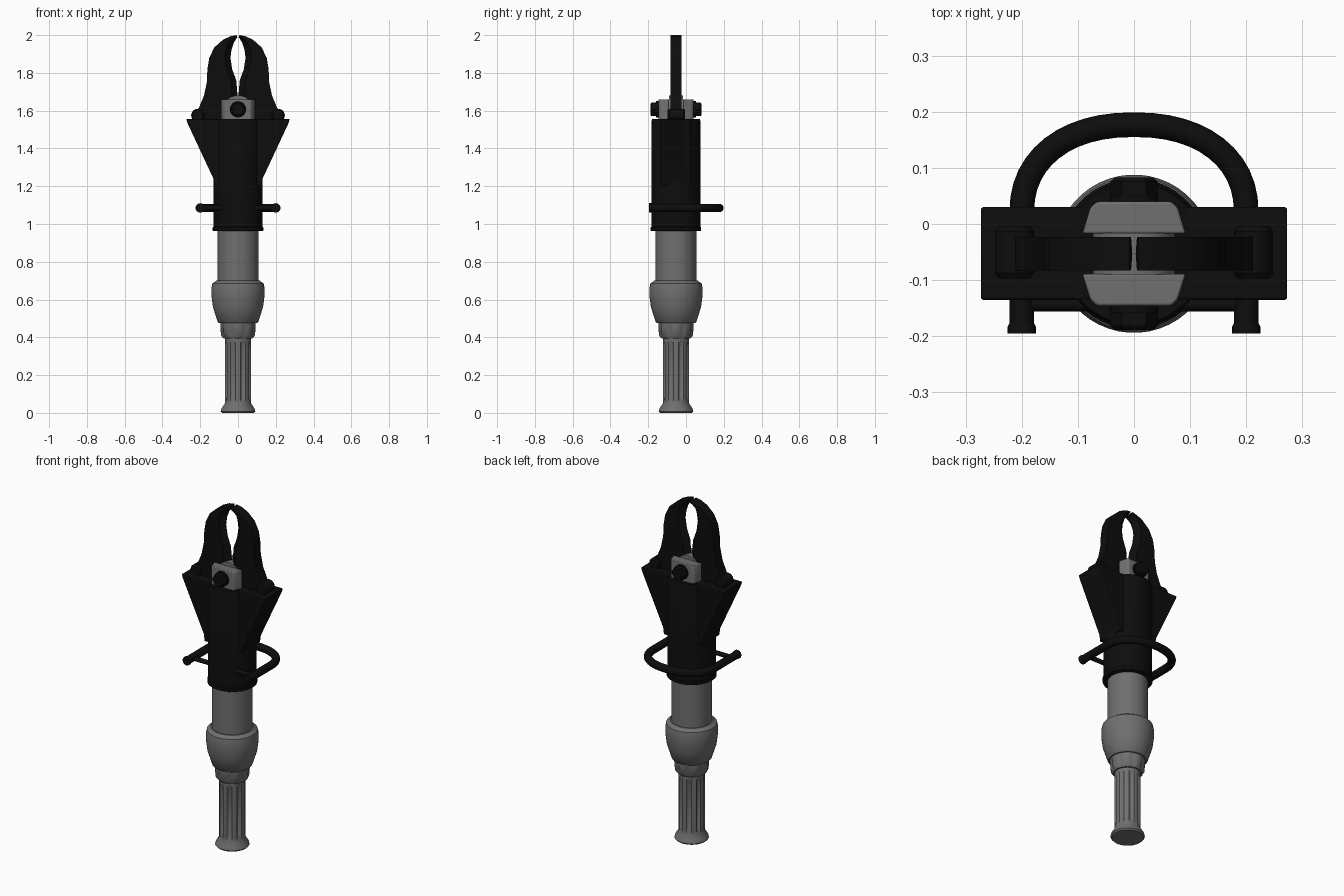
import bpy, bmesh, math
from mathutils import Vector

cube = bpy.data.objects.get("Cube")
if cube:
    bpy.data.objects.remove(cube, do_unlink=True)

AX = -0.053  # y of the tool's long axis


def material(name, v):
    m = bpy.data.materials.new(name)
    m.use_nodes = True
    m.diffuse_color = (v, v, v, 1)
    m.node_tree.nodes["Principled BSDF"].inputs["Base Color"].default_value = (v, v, v, 1)
    return m


BLACK = material("matte black", 0.004)
GREY = material("steel grey", 0.16)


def loft(name, rings, mat, bevel=0, angle=35):
    """Skin a row of equal point rings and cap both ends."""
    bm = bmesh.new()
    rows = [[bm.verts.new(p) for p in ring] for ring in rings]
    n = len(rows[0])
    for a, b in zip(rows, rows[1:]):
        for i in range(n):
            j = (i + 1) % n
            bm.faces.new((a[i], a[j], b[j], b[i]))
    bm.faces.new(rows[0][::-1])
    bm.faces.new(rows[-1])
    bmesh.ops.recalc_face_normals(bm, faces=bm.faces)
    me = bpy.data.meshes.new(name)
    bm.to_mesh(me)
    bm.free()
    me.materials.append(mat)
    ob = bpy.data.objects.new(name, me)
    bpy.context.collection.objects.link(ob)
    if bevel:
        mod = ob.modifiers.new("Bevel", "BEVEL")
        mod.width, mod.segments = bevel, 2
    bpy.ops.object.select_all(action="DESELECT")
    ob.select_set(True)
    bpy.context.view_layer.objects.active = ob
    bpy.ops.object.shade_smooth_by_angle(angle=math.radians(angle))
    return ob


def turned(name, profile, mat, segs=48):
    """Turn (z, radius, groove depth) steps; grooves repeat eight times."""
    rings = []
    for z, r, depth in profile:
        ring = []
        for i in range(segs):
            a = 2 * math.pi * (i + 0.5) / segs
            rr = r - (depth if i % 6 in (2, 3) else 0)
            ring.append((rr * math.cos(a), AX + rr * math.sin(a), z))
        rings.append(ring)
    return loft(name, rings, mat)


def rod(name, start, end, steps, mat, segs=24):
    """Straight round bar; steps are (fraction along, radius)."""
    s, d = Vector(start), Vector(end) - Vector(start)
    q = d.to_track_quat("Z", "Y")
    turn = [2 * math.pi * i / segs for i in range(segs)]
    rings = [[s + d * t + q @ Vector((r * math.cos(a), r * math.sin(a), 0)) for a in turn]
             for t, r in steps]
    return loft(name, rings, mat)


# Fluted grip with flared foot
turned("grip", [(0, .085, 0), (.008, .092, 0), (.022, .088, 0), (.05, .07, 0),
                (.065, .07, 0), (.085, .07, .013), (.355, .07, .013),
                (.375, .07, 0), (.41, .07, 0)], GREY)
turned("grip_collar", [(.395, .078, 0), (.41, .09, .006), (.46, .094, .006),
                       (.475, .094, 0), (.49, .094, 0)], GREY)

# Control bulb and cylinder
turned("control_bulb", [(.475, .10, 0), (.482, .108, 0), (.56, .133, 0), (.62, .141, 0),
                        (.66, .141, 0), (.685, .136, 0), (.70, .115, 0)], GREY)
turned("cylinder", [(.69, .108, 0), (1.0, .108, 0)], GREY)

# Housing: round core and flared wings
turned("housing_core", [(.962, .128, 0), (.966, .134, 0), (.982, .134, 0), (.986, .13, 0),
                        (1.545, .13, 0), (1.555, .126, 0)], BLACK)
wing = [(-.125, 1.20), (.125, 1.20), (.13, 1.24), (.268, 1.535), (.274, 1.556),
        (-.274, 1.556), (-.268, 1.535), (-.13, 1.24)]
loft("housing_wings", [[(x, y, z) for x, z in wing] for y in (-.135, .03)],
     BLACK, bevel=.004)

# Cutting jaws: outer and inner (x, z) outlines with a ground inner edge
outline = [((.25, 1.54), (0, 1.54)), ((.205, 1.62), (.001, 1.65)),
           ((.18, 1.68), (.004, 1.70)), ((.165, 1.75), (.009, 1.76)),
           ((.162, 1.82), (.031, 1.82)), ((.152, 1.88), (.04, 1.88)),
           ((.125, 1.935), (.034, 1.925)), ((.08, 1.975), (.022, 1.96)),
           ((.04, 1.994), (.01, 1.98)), ((.008, 2.0), (.003, 1.988))]
HALF = .03
for side, sx in (("left", 1), ("right", -1)):
    rings = []
    for o, i in outline:
        o, i = Vector(o), Vector(i)
        b = i + (o - i) * min(.03 / (o - i).length, .45)
        section = [(o, -HALF), (b, -HALF), (i, 0), (b, HALF), (o, HALF)]
        rings.append([(sx * p.x, AX + dy, p.y) for p, dy in section])
    loft(side + "_jaw", rings, BLACK)
    rod(side + "_jaw_pin", (sx * .213, -.097, 1.575), (sx * .213, -.004, 1.575),
        [(0, .028), (.1, .035), (.9, .035), (1, .028)], BLACK)

# Pivot clamp plates, disc and bolt
plate = [(-.092, .036), (.092, .036), (.078, .082), (.066, .093),
         (-.066, .093), (-.078, .082)]
for side, sy in (("front", -1), ("back", 1)):
    loft(side + "_pivot_plate",
         [[(x, AX + sy * y, z) for x, y in plate] for z in (1.5, 1.66)], GREY, bevel=.004)
    rod(side + "_bolt_washer", (0, AX + sy * .09, 1.607), (0, AX + sy * .105, 1.607),
        [(0, .043), (1, .043)], BLACK)
    rod(side + "_bolt_head", (0, AX + sy * .10, 1.607), (0, AX + sy * .136, 1.607),
        [(0, .042), (.8, .042), (1, .034)], BLACK, segs=6)
rod("pivot_disc", (0, AX - .037, 1.607), (0, AX + .037, 1.607),
    [(0, .074), (1, .074)], GREY, segs=40)

# Carrying handle: bowed tube, end flanges and mounting struts
HZ, TUBE = 1.085, .022
path = [Vector((.2, -.19, HZ)), Vector((.2, -.05, HZ))]
for k in range(25):
    a = math.pi * k / 24
    c, s = math.cos(a), math.sin(a)
    path.append(Vector((math.copysign(.2 * abs(c) ** .9, c), .02 + .157 * s ** .9, HZ)))
path += [Vector((-.2, -.05, HZ)), Vector((-.2, -.19, HZ))]
rings = []
for k, p in enumerate(path):
    d = (path[min(k + 1, len(path) - 1)] - path[max(k - 1, 0)]).normalized()
    across = Vector((d.y, -d.x, 0))
    rings.append([p + TUBE * (math.cos(t) * across + math.sin(t) * Vector((0, 0, 1)))
                  for t in [2 * math.pi * i / 16 for i in range(16)]])
loft("carry_handle", rings, BLACK)
for side, sx in (("left", 1), ("right", -1)):
    rod(side + "_handle_flange", (sx * .2, -.195, HZ), (sx * .2, -.175, HZ),
        [(0, .025), (.6, .025), (1, .021)], BLACK)
    rod(side + "_handle_strut", (sx * .06, -.143, HZ), (sx * .2, -.143, HZ),
        [(0, .013), (1, .013)], BLACK, segs=12)
